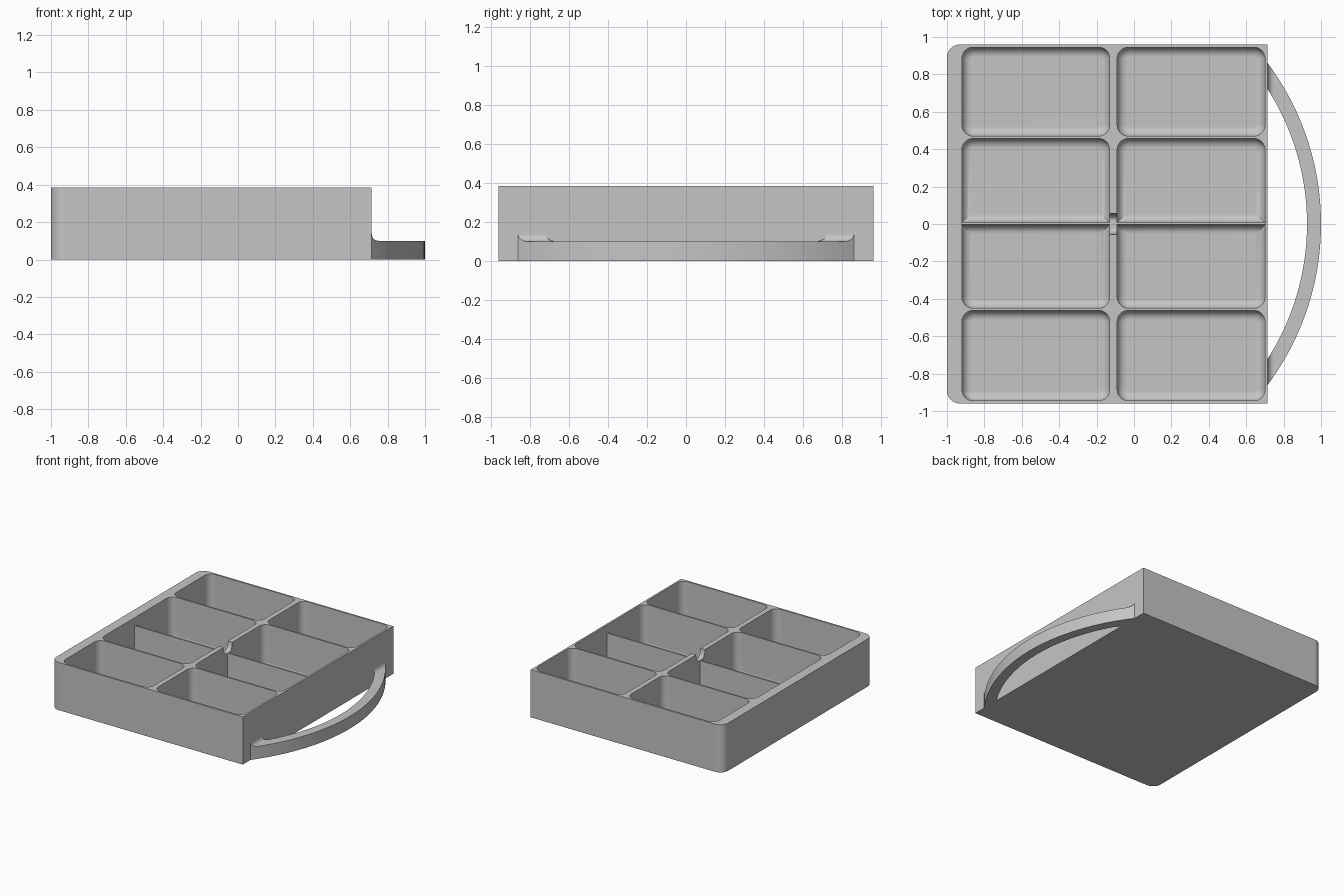
import bpy, bmesh, math

if "Cube" in bpy.data.objects:
    bpy.data.objects.remove(bpy.data.objects["Cube"], do_unlink=True)

GREY = (0.56, 0.56, 0.56, 1)
grey = bpy.data.materials.new("plain grey")
grey.use_nodes = True
grey.diffuse_color = GREY
grey.node_tree.nodes["Principled BSDF"].inputs["Base Color"].default_value = GREY

HEIGHT, RIGHT, HALF = 0.385, 0.715, 0.96
FLOOR, DIVIDER_TOP = 0.03, 0.32


def to_object(bm, name):
    bmesh.ops.recalc_face_normals(bm, faces=bm.faces)
    mesh = bpy.data.meshes.new(name)
    bm.to_mesh(mesh)
    bm.free()
    mesh.materials.append(grey)
    obj = bpy.data.objects.new(name, mesh)
    bpy.context.collection.objects.link(obj)
    return obj


def prism(name, points, direction):
    """Closed outline pushed along a direction."""
    bm = bmesh.new()
    face = bm.faces.new([bm.verts.new(p) for p in points])
    new = bmesh.ops.extrude_face_region(bm, geom=[face])["geom"]
    bmesh.ops.translate(bm, vec=direction,
                        verts=[v for v in new if isinstance(v, bmesh.types.BMVert)])
    return to_object(bm, name)


def rounded_box(name, x0, x1, y0, y1, z0, z1, radius, rounded, fillet=0):
    """Box with chosen upright corners rounded and an optional bottom fillet."""
    bm = bmesh.new()
    bmesh.ops.create_cube(bm, size=1)
    for v in bm.verts:
        v.co = (x1 if v.co.x > 0 else x0, y1 if v.co.y > 0 else y0,
                z1 if v.co.z > 0 else z0)
    upright = [e for e in bm.edges
               if abs(e.verts[0].co.z - e.verts[1].co.z) > 0.01
               and rounded(e.verts[0].co)]
    bmesh.ops.bevel(bm, geom=upright, offset=radius, segments=8,
                    profile=0.5, affect='EDGES')
    if fillet:
        low = [e for e in bm.edges if all(abs(v.co.z - z0) < 1e-5 for v in e.verts)]
        bmesh.ops.bevel(bm, geom=low, offset=fillet, segments=6,
                        profile=0.5, affect='EDGES')
    return to_object(bm, name)


def boolean(obj, tool, operation):
    mod = obj.modifiers.new("cut", 'BOOLEAN')
    mod.operation, mod.object, mod.solver = operation, tool, 'EXACT'
    bpy.context.view_layer.objects.active = obj
    bpy.ops.object.modifier_apply(modifier=mod.name)
    bpy.data.objects.remove(tool, do_unlink=True)


def finish(obj):
    bpy.ops.object.select_all(action='DESELECT')
    obj.select_set(True)
    bpy.context.view_layer.objects.active = obj
    bpy.ops.object.shade_smooth_by_angle(angle=math.radians(30))
    mod = obj.modifiers.new("even shading", 'WEIGHTED_NORMAL')
    mod.keep_sharp = True


# Tray body, rounded on its right-hand upright corners
tray = rounded_box("tray", -1, RIGHT, -HALF, HALF, 0, HEIGHT, 0.07,
                   lambda co: co.x < 0)

# Eight compartments; the middle rows stay square against the thin divider
for x0, x1 in ((-0.92, -0.13), (-0.09, 0.70)):
    for y0, y1 in ((0.47, 0.945), (0.008, 0.457), (-0.45, -0.004), (-0.945, -0.462)):
        pocket = rounded_box("pocket_cutter", x0, x1, y0, y1, FLOOR, HEIGHT + 0.1,
                             0.06, lambda co: abs(co.y) > 0.02, 0.05)
        boolean(tray, pocket, 'DIFFERENCE')

# Lowered thin divider with a curved notch through the long rib
arc = [(0.02 + 0.036 * math.sin(a), HEIGHT - (HEIGHT - DIVIDER_TOP) * math.cos(a))
       for a in (math.pi / 2 * i / 6 for i in range(7))]
half = arc + [(arc[-1][0], HEIGHT + 0.1)]
outline = [(-0.92, y, z) for y, z in half]
outline += [(-0.92, -y, z) for y, z in reversed(half)]
boolean(tray, prism("notch_cutter", outline, (1.62, 0, 0)), 'DIFFERENCE')
finish(tray)


# Curved carrying handle
def plan_arc(radius, centre, steps=40):
    limit = math.acos((RIGHT - centre) / radius)
    return [(centre + radius * math.cos(t), radius * math.sin(t), 0)
            for t in (limit * (2 * i / steps - 1) for i in range(steps + 1))]


handle = prism("handle", plan_arc(1.44, -0.44) + plan_arc(1.34, -0.415)[::-1],
               (0, 0, 0.3))

# Flare of the handle's top where it meets the tray
flare = 0.036
side = [(RIGHT - 0.05, -1, -0.1), (1.1, -1, -0.1), (1.1, -1, 0.1)]
side += [(RIGHT + flare * (1 - math.sin(a)), -1, 0.1 + flare * (1 - math.cos(a)))
         for a in (math.pi / 2 * i / 6 for i in range(7))]
side += [(RIGHT - 0.05, -1, 0.1 + flare)]
boolean(handle, prism("flare_cutter", side, (0, 2, 0)), 'INTERSECT')
finish(handle)
